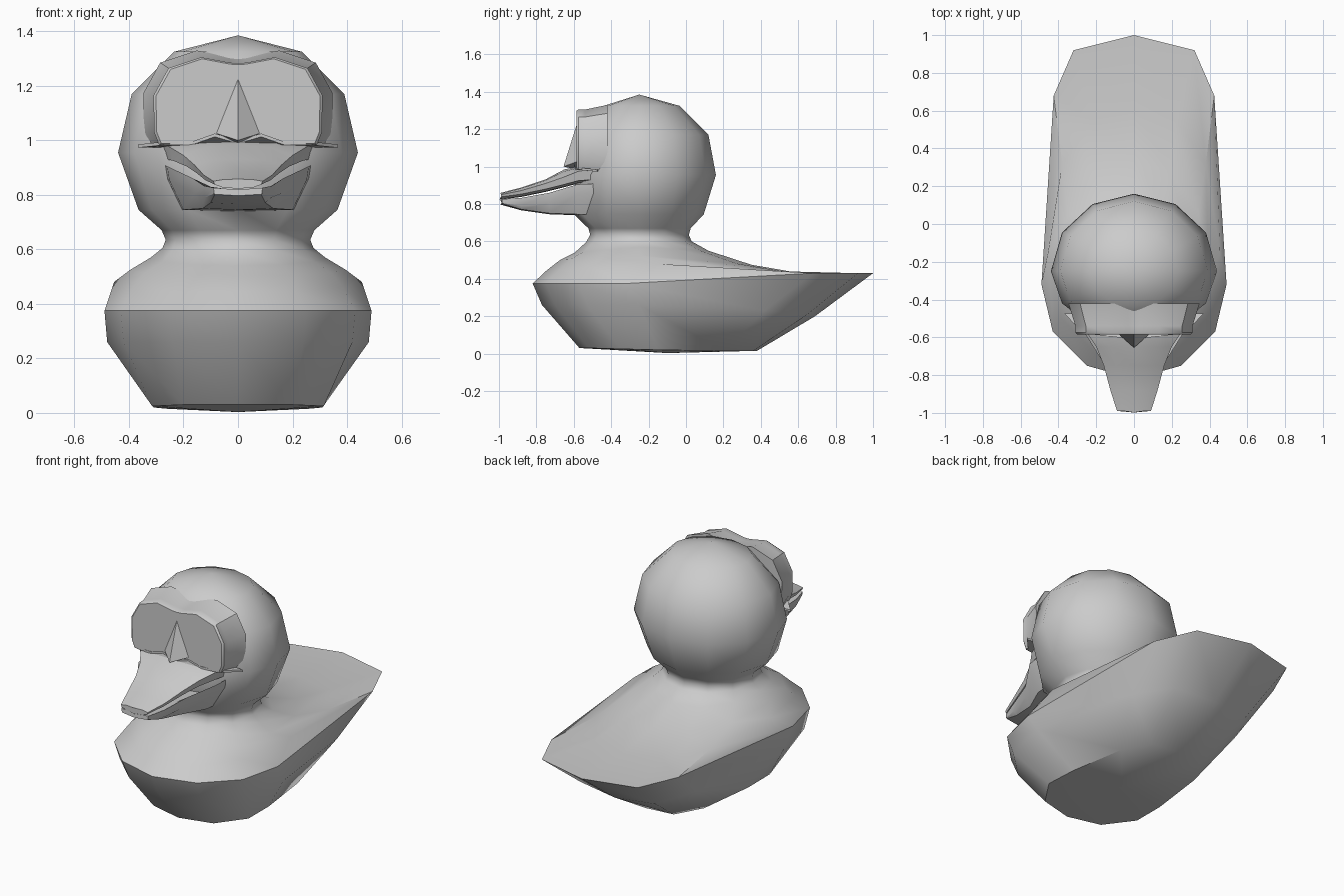
import bpy
from math import sin, cos, pi, radians

if "Cube" in bpy.data.objects:
    bpy.data.objects.remove(bpy.data.objects["Cube"])


def make(name, verts, faces, angle=40):
    import bmesh
    me = bpy.data.meshes.new(name)
    me.from_pydata(verts, [], faces)
    bm = bmesh.new()
    bm.from_mesh(me)
    bmesh.ops.remove_doubles(bm, verts=bm.verts, dist=0.0005)
    bmesh.ops.recalc_face_normals(bm, faces=bm.faces)
    bm.to_mesh(me)
    bm.free()
    ob = bpy.data.objects.new(name, me)
    bpy.context.collection.objects.link(ob)
    bpy.ops.object.select_all(action='DESELECT')
    ob.select_set(True)
    bpy.context.view_layer.objects.active = ob
    bpy.ops.object.shade_smooth_by_angle(angle=radians(angle))
    return ob


def loft(name, rings, start=None, end=None, angle=40):
    """Skin closed rings; ends are a fan to a point, or a flat cap."""
    n = len(rings[0])
    verts = [p for r in rings for p in r]
    faces = []
    for i in range(len(rings) - 1):
        for j in range(n):
            k = (j + 1) % n
            faces.append((i*n + j, i*n + k, (i+1)*n + k, (i+1)*n + j))
    for base, tip in ((0, start), ((len(rings) - 1)*n, end)):
        if tip:
            verts.append(tip)
            faces += [(base + j, base + (j+1) % n, len(verts) - 1) for j in range(n)]
        else:
            faces.append([base + j for j in range(n)])
    return make(name, verts, faces, angle)


def mirror_ring(half):
    """Half outline starting and ending on x = 0 -> full ring."""
    return half + [(-x, y, z) for x, y, z in half[-2:0:-1]]


def round_ring(rx, back, front, zb, zm, zf):
    """12-sided ring around the neck axis, tilted front and back."""
    half = []
    for i in range(7):
        t = i * pi / 6
        c = cos(t)
        half.append((rx * sin(t) if 0 < i < 6 else 0,
                     -0.25 + c * (back if c > 0 else front),
                     zm + abs(c) * ((zb if c > 0 else zf) - zm)))
    return mirror_ring(half)


# Body and head: one skin of 12-sided rings
bottom = [(0, .38, .015), (.17, .36, .015), (.26, .2, .015), (.31, -.15, .02),
          (.315, -.35, .025), (.2, -.52, .03), (0, -.57, .03)]
middle = [(0, .69, .2), (.25, .65, .21), (.37, .42, .23), (.48, -.25, .26),
          (.42, -.53, .26), (.24, -.7, .26), (0, -.77, .26)]
rim = [(0, 1, .43), (.32, .92, .43), (.425, .68, .43), (.49, -.32, .375),
       (.43, -.57, .375), (.25, -.75, .375), (0, -.82, .375)]
shoulder = [(0, .6, .432), (.22, .55, .434), (.38, .32, .445), (.455, -.15, .48),
            (.385, -.5, .46), (.21, -.68, .445), (0, -.745, .445)]
rings = [mirror_ring(h) for h in (bottom, middle, rim, shoulder)]
rings += [round_ring(*p) for p in (
    (.395, .60, .42, .475, .525, .503),
    (.32, .37, .345, .55, .57, .54),
    (.277, .28, .285, .60, .605, .595),
    (.265, .265, .262, .635, .635, .635),
    (.28, .275, .272, .67, .67, .67),
    (.365, .345, .35, .745, .745, .745),
    (.44, .41, .34, .955, .955, .955),
    (.39, .37, .31, 1.17, 1.17, 1.17),
    (.235, .215, .19, 1.325, 1.325, 1.325))]
loft("body_and_head", rings, (0, -.1, .003), (0, -.25, 1.385), 45)

# Eye mask: flat plate with a skirt that blends into the head
mask = [(0, .985), (.29, .985), (.308, 1.03), (.31, 1.165), (.255, 1.265),
        (.135, 1.305), (.03, 1.285), (0, 1.283)]


def mask_ring(y, s):
    return mirror_ring([(x * s, y, 1.1 + (z - 1.1) * s) for x, z in mask])


loft("eye_mask", [mask_ring(-.585, .97), mask_ring(-.575, 1), mask_ring(-.54, 1),
                  mask_ring(-.42, 1.12)])

# Pointed cheek ledge below the eyes
ledge = [(0, -.60, 1.0), (.085, -.60, 1.025), (.17, -.59, .995), (.27, -.58, .995),
         (.367, -.475, .985), (0, -.45, .99)]
loft("cheek_ledge", [mirror_ring(ledge),
                     mirror_ring([(x, y, z - .012) for x, y, z in ledge])])

# Ridge between the eyes, running down to the bill
make("bill_ridge", [(0, -.58, 1.24), (0, -.655, 1.0), (.085, -.58, 1.027),
                    (-.085, -.58, 1.027), (0, -.56, .98)],
     [(0, 1, 2), (0, 3, 1), (1, 4, 2), (1, 3, 4), (0, 2, 4), (0, 4, 3)], 20)

# Upper bill: y, half width, top, edge top, edge bottom
upper = []
for y, w, t, e, b in ((-.50, .275, 1.02, .985, .93), (-.575, .25, 1.0, .975, .925),
                      (-.65, .2, .985, .945, .905), (-.75, .16, .932, .91, .88),
                      (-.88, .125, .888, .872, .853), (-.99, .09, .858, .85, .838)):
    tip = .008 if y < -.95 else 0
    upper.append(mirror_ring([(0, y - tip, t), (w * .6, y, t - (t - e) * .25), (w, y, e),
                              (w * .95, y, b), (w * .6, y, b - .012), (0, y - tip, b - .015)]))
loft("upper_bill", upper, angle=35)

# Lower bill: y, lip half width, lip top, lip bottom, trough, underside, underside half width
lower = []
for y, w, l, m, t, u, v in ((-.46, .27, .91, .86, .81, .74, .21),
                            (-.58, .26, .905, .855, .82, .74, .2),
                            (-.73, .165, .86, .805, .815, .745, .13),
                            (-.88, .125, .833, .79, .815, .766, .1),
                            (-.985, .09, .826, .805, .82, .797, .085)):
    tip = .008 if y < -.95 else 0
    lower.append(mirror_ring([(0, y - tip, t), (w * .6, y, t + .003), (w, y, l), (w * .97, y, m),
                              (v, y, u + .005), (0, y - tip, u)]))
loft("lower_bill", lower, angle=35)
